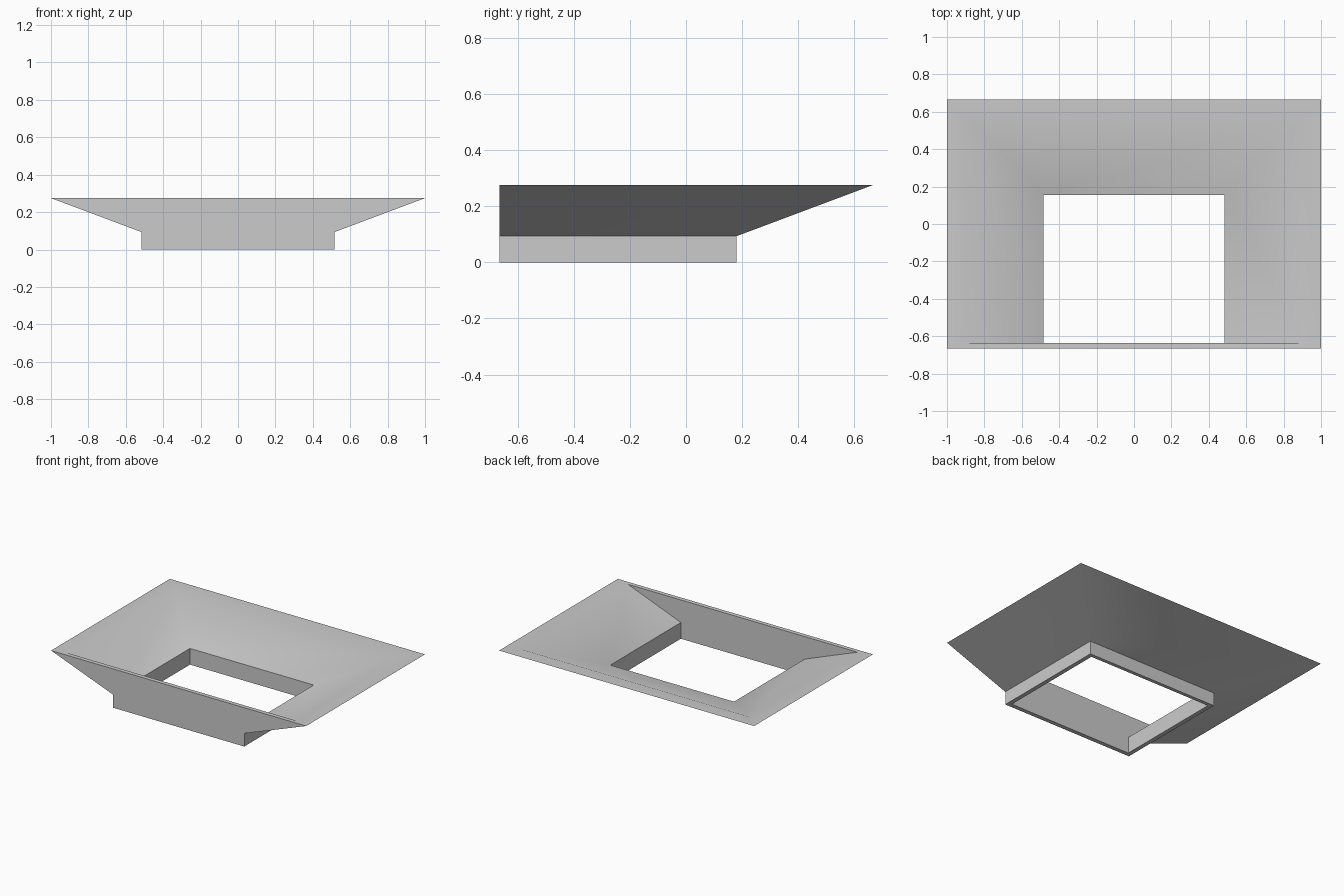
import bpy, bmesh, math

cube = bpy.data.objects.get("Cube")
if cube:
    bpy.data.objects.remove(cube, do_unlink=True)

grey = bpy.data.materials.new("plain_grey")
grey.use_nodes = True
COLOUR = (0.6, 0.6, 0.6, 1)
grey.diffuse_color = COLOUR
grey.node_tree.nodes["Principled BSDF"].inputs["Base Color"].default_value = COLOUR

OUTER_FRONT, INNER_FRONT = -0.665, -0.635


def ring(bm, half_width, front, back, z):
    """Rectangular loop, counter-clockwise seen from above."""
    corners = [(-half_width, front), (half_width, front),
               (half_width, back), (-half_width, back)]
    return [bm.verts.new((x, y, z)) for x, y in corners]


# Hopper: thick wall running up the outside, over the rim and down the inside
bm = bmesh.new()
rings = [
    ring(bm, 0.515, OUTER_FRONT, 0.18, 0),
    ring(bm, 0.515, OUTER_FRONT, 0.18, 0.093),
    ring(bm, 1.0, OUTER_FRONT, 0.665, 0.275),
    ring(bm, 0.9, INNER_FRONT, 0.568, 0.275),
    ring(bm, 0.485, INNER_FRONT, 0.155, 0.115),
    ring(bm, 0.485, INNER_FRONT, 0.155, 0),
]
for lower, upper in zip(rings, rings[1:] + rings[:1]):
    for i in range(4):
        j = (i + 1) % 4
        bm.faces.new((lower[i], lower[j], upper[j], upper[i]))
bmesh.ops.recalc_face_normals(bm, faces=bm.faces)

mesh = bpy.data.meshes.new("hopper_tray")
bm.to_mesh(mesh)
bm.free()
mesh.materials.append(grey)
tray = bpy.data.objects.new("hopper_tray", mesh)
bpy.context.collection.objects.link(tray)

# Soft hips and rim, sharp collar corners
bpy.ops.object.select_all(action="DESELECT")
tray.select_set(True)
bpy.context.view_layer.objects.active = tray
bpy.ops.object.shade_smooth_by_angle(angle=math.radians(30))
